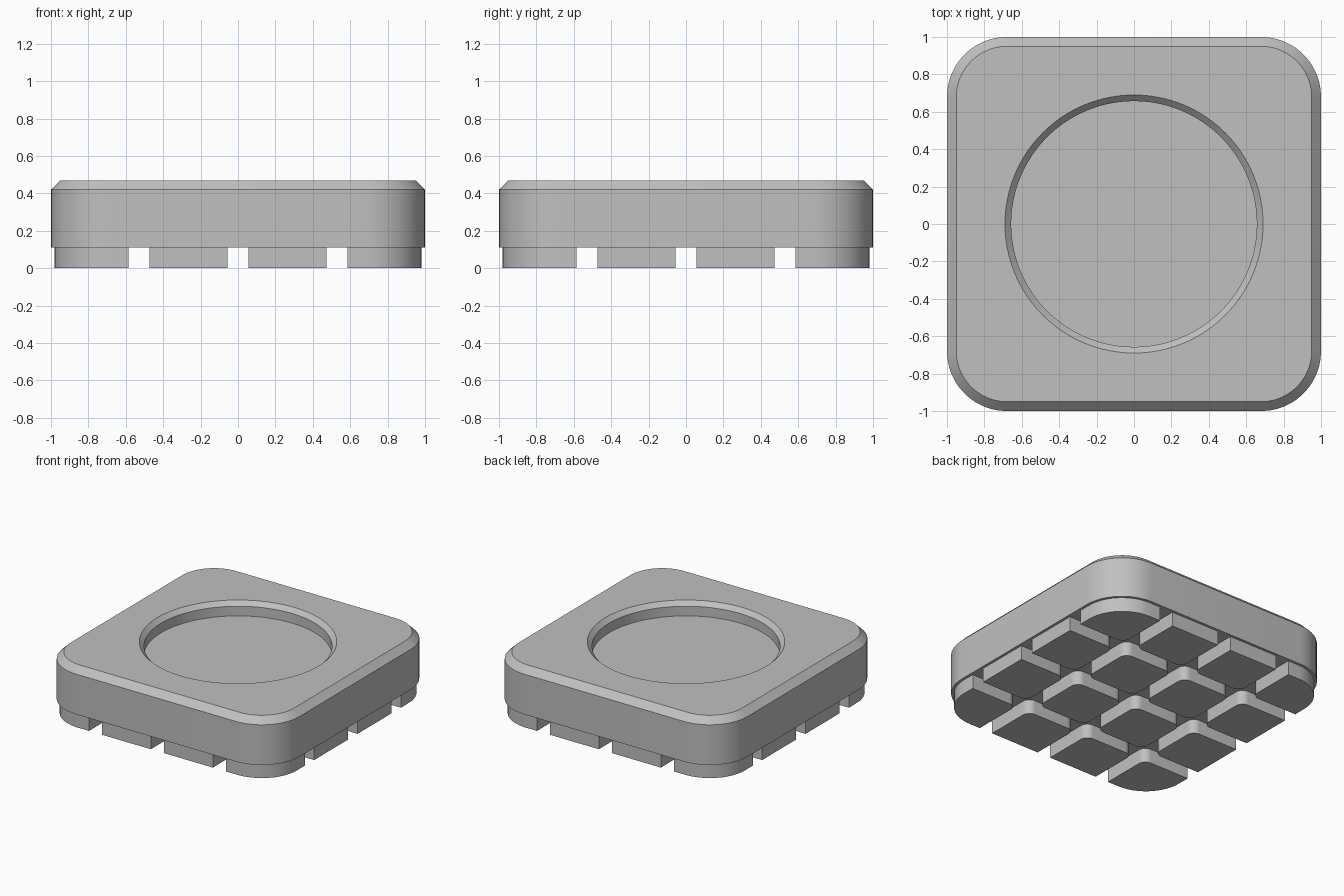
import bpy, bmesh, math

cube = bpy.data.objects.get("Cube")
if cube:
    bpy.data.objects.remove(cube, do_unlink=True)

grey = bpy.data.materials.new("light grey")
grey.use_nodes = True
GREY = (0.53, 0.53, 0.53, 1)
grey.diffuse_color = GREY
grey.node_tree.nodes["Principled BSDF"].inputs["Base Color"].default_value = GREY

BASE, RIM, TOP = 0.11, 0.42, 0.47
CENTRE = 0.68                      # centre of the big corner arcs


def rounded_rect(x0, x1, y0, y1, radii, steps=12):
    """Counter-clockwise outline; radii start at the +x +y corner."""
    points = []
    corners = [(x1, y1, 1, 1), (x0, y1, -1, 1), (x0, y0, -1, -1), (x1, y0, 1, -1)]
    for i, ((x, y, sx, sy), r) in enumerate(zip(corners, radii)):
        if r == 0:
            points.append((x, y))
            continue
        for k in range(steps + 1):
            a = math.pi / 2 * (i + k / steps)
            points.append((x - sx * r + r * math.cos(a), y - sy * r + r * math.sin(a)))
    return points


def circle(r, steps=96):
    return [(r * math.cos(2 * math.pi * k / steps), r * math.sin(2 * math.pi * k / steps))
            for k in range(steps)]


def square(half):
    return rounded_rect(-half, half, -half, half, [half - CENTRE] * 4)


def add_ring(bm, points, z):
    return [bm.verts.new((x, y, z)) for x, y in points]


def bridge(bm, low, high):
    n = len(low)
    for i in range(n):
        j = (i + 1) % n
        bm.faces.new((low[i], low[j], high[j], high[i]))


def finish(bm, name):
    bmesh.ops.recalc_face_normals(bm, faces=bm.faces)
    mesh = bpy.data.meshes.new(name)
    bm.to_mesh(mesh)
    bm.free()
    mesh.materials.append(grey)
    obj = bpy.data.objects.new(name, mesh)
    bpy.context.collection.objects.link(obj)
    bpy.ops.object.select_all(action="DESELECT")
    obj.select_set(True)
    bpy.context.view_layer.objects.active = obj
    bpy.ops.object.shade_smooth_by_angle(angle=math.radians(30))


# Body: chamfered rounded slab with a round recess in its top
bm = bmesh.new()
outer = [add_ring(bm, square(half), z) for half, z in ((1, BASE), (1, RIM), (0.95, TOP))]
inner = [add_ring(bm, circle(r), z) for r, z in ((0.69, TOP), (0.657, 0.437), (0.657, 0.363))]
for rings in (outer, inner):
    for low, high in zip(rings, rings[1:]):
        bridge(bm, low, high)
bm.faces.new(outer[0])
bm.faces.new(inner[-1])
rim_edges = [bm.edges.get((ring[i - 1], ring[i]))
             for ring in (outer[-1], inner[0]) for i in range(len(ring))]
bmesh.ops.triangle_fill(bm, use_beauty=True, edges=rim_edges, normal=(0, 0, 1))
finish(bm, "body")

# Feet: four by four pads, filleted where the grooves cross
spans = [(-0.98, -0.585), (-0.472, -0.057), (0.057, 0.472), (0.585, 0.98)]
FILLETS = (0.06, 0, 0.98 - CENTRE)   # by how many outer sides meet at the corner
for row, (y0, y1) in enumerate(spans):
    for col, (x0, x1) in enumerate(spans):
        left, right, front, back = col == 0, col == 3, row == 0, row == 3
        radii = [FILLETS[a + b] for a, b in
                 ((right, back), (left, back), (left, front), (right, front))]
        outline = rounded_rect(x0, x1, y0, y1, radii)
        bm = bmesh.new()
        low, high = add_ring(bm, outline, 0), add_ring(bm, outline, BASE)
        bridge(bm, low, high)
        bm.faces.new(low)
        bm.faces.new(high)
        finish(bm, f"foot_{row + 1}_{col + 1}")
